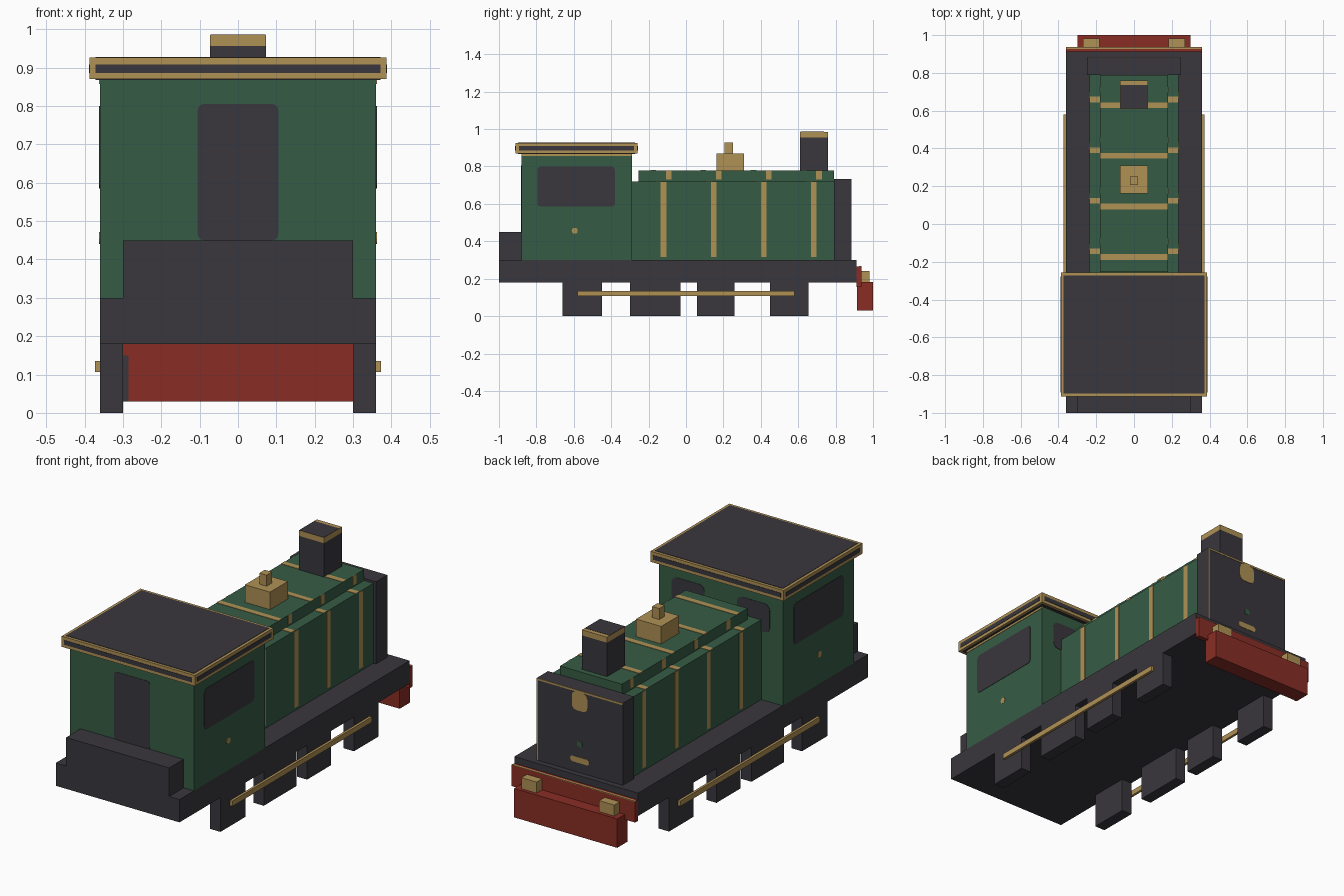
import bpy, bmesh, math

if "Cube" in bpy.data.objects:
    bpy.data.objects.remove(bpy.data.objects["Cube"])


def material(name, rgb):
    m = bpy.data.materials.new(name)
    m.diffuse_color = (*rgb, 1)
    m.use_nodes = True
    m.node_tree.nodes["Principled BSDF"].inputs["Base Color"].default_value = m.diffuse_color
    return m


GREEN = material("green paint", (0.036, 0.107, 0.058))
DARK = material("charcoal", (0.041, 0.038, 0.047))
GOLD = material("brass", (0.43, 0.283, 0.091))
RED = material("red paint", (0.25, 0.027, 0.018))


def finish(name, bm, mat):
    bmesh.ops.recalc_face_normals(bm, faces=bm.faces)
    me = bpy.data.meshes.new(name)
    bm.to_mesh(me)
    bm.free()
    me.materials.append(mat)
    ob = bpy.data.objects.new(name, me)
    bpy.context.collection.objects.link(ob)
    return ob


def box(name, mat, x, y, z):
    """Box from (min, max) ranges."""
    bm = bmesh.new()
    bmesh.ops.create_cube(bm, size=1)
    for v in bm.verts:
        for i, (a, b) in enumerate((x, y, z)):
            v.co[i] = (a + b) / 2 + v.co[i] * (b - a)
    return finish(name, bm, mat)


def plate(name, mat, axis, level, u, v, r=0.0):
    """Thin plate lying on the face axis=level, with corners rounded by r."""
    t = 0.002
    cu, cv = sum(u) / 2, sum(v) / 2
    hu, hv = (u[1] - u[0]) / 2, (v[1] - v[0]) / 2
    pts = []
    for k, (su, sv) in enumerate(((1, 1), (-1, 1), (-1, -1), (1, -1))):
        for j in range(4 if r else 1):
            a = math.pi / 2 * (k + j / 3)
            pts.append((cu + su * (hu - r) + r * math.cos(a),
                        cv + sv * (hv - r) + r * math.sin(a))
                       if r else (cu + su * hu, cv + sv * hv))
    bm = bmesh.new()
    rings = []
    for d in (-t, t):
        ring = []
        for p in pts:
            co = list(p)
            co.insert("xyz".index(axis), level + d)
            ring.append(bm.verts.new(co))
        rings.append(ring)
        bm.faces.new(ring)
    n = len(pts)
    for i in range(n):
        k = (i + 1) % n
        bm.faces.new((rings[0][i], rings[0][k], rings[1][k], rings[1][i]))
    return finish(name, bm, mat)


def sides(a, b):
    """Left and right copies of an x range."""
    return (("left", (-b, -a)), ("right", (a, b)))


# Chassis and bunker
box("footplate", DARK, (-.36, .36), (-1, .912), (.18, .30))
box("coal_bunker", DARK, (-.30, .30), (-1, -.88), (.30, .45))

# Wheel blocks and coupling rods
for s, x in sides(.30, .36):
    for i, y in enumerate(((-.66, -.45), (-.30, -.03), (.06, .26), (.45, .655))):
        box(f"wheel_{s}_{i}", DARK, x, y, (0, .18))
for s, x in sides(.36, .373):
    box(f"coupling_rod_{s}", GOLD, x, (-.58, .58), (.107, .135))

# Cab
box("cab", GREEN, (-.36, .36), (-.88, -.29), (.30, .87))
plate("cab_door", DARK, "y", -.88, (-.105, .105), (.45, .805), .015)
for s, sg in (("left", -1), ("right", 1)):
    plate(f"cab_window_{s}", DARK, "x", sg * .36, (-.795, -.38), (.585, .80), .02)
    plate(f"cab_handle_{s}", GOLD, "x", sg * .36, (-.611, -.579), (.44, .472), .015)
    plate(f"cab_trim_{s}", GOLD, "x", sg * .36, (-.88, -.29), (.857, .87))
for s, x in sides(.095, .285):
    plate(f"cab_lookout_{s}", DARK, "y", -.29, x, (.66, .81), .03)

# Roof: brass rim with dark panels on top, bottom and edges
box("roof", GOLD, (-.387, .387), (-.912, -.258), (.87, .926))
plate("roof_top", DARK, "z", .926, (-.372, .372), (-.897, -.273))
plate("roof_underside", DARK, "z", .87, (-.372, .372), (-.897, -.273))
for y in (-.912, -.258):
    plate("roof_end_stripe", DARK, "y", y, (-.372, .372), (.886, .909))
for x in (-.387, .387):
    plate("roof_side_stripe", DARK, "x", x, (-.892, -.278), (.886, .909))

# Boiler with its raised upper casing
box("boiler", GREEN, (-.235, .235), (-.29, .79), (.30, .72))
box("boiler_top", GREEN, (-.18, .18), (-.255, .79), (.72, .778))

# Brass boiler bands, stepping along with each casing face
for i in range(4):
    y = -.12 + i * .268

    def span(offset):
        return (y + offset - .015, y + offset + .015)
    plate(f"band_top_{i}", GOLD, "z", .778, (-.18, .18), span(-.055))
    for s, sg in (("left", -1), ("right", 1)):
        plate(f"band_side_{s}_{i}", GOLD, "x", sg * .235, span(0), (.315, .718))
        plate(f"band_upper_{s}_{i}", GOLD, "x", sg * .18, span(.027), (.73, .778))
    for s, x in sides(.18, .235):
        plate(f"band_shoulder_{s}_{i}", GOLD, "z", .72, x, span(-.025))

# Smokebox with brass edging, hinge and fittings
box("smokebox", DARK, (-.25, .25), (.79, .882), (.30, .732))
plate("smokebox_edge_top", GOLD, "y", .882, (-.25, .25), (.722, .732))
plate("smokebox_edge_side", GOLD, "y", .882, (.243, .25), (.30, .722))
plate("smokebox_hinge", GOLD, "y", .882, (-.045, .045), (.625, .722), .025)
plate("smokebox_knob", GREEN, "y", .882, (-.015, .015), (.435, .465), .01)
plate("smokebox_handle", GOLD, "y", .882, (-.055, .055), (.35, .38), .014)

# Chimney and dome
box("chimney", DARK, (-.073, .073), (.61, .76), (.75, .956))
box("chimney_cap", GOLD, (-.073, .073), (.61, .76), (.956, .985))
plate("chimney_mouth", DARK, "z", .984, (-.072, .072), (.611, .737))
box("dome", GOLD, (-.073, .073), (.162, .31), (.77, .87))
box("dome_valve", GOLD, (-.021, .021), (.207, .252), (.87, .928))

# Buffer beam, lower guard and buffers
box("buffer_beam", RED, (-.36, .36), (.912, .937), (.155, .265))
plate("beam_edge", GOLD, "z", .265, (-.36, .36), (.926, .937))
box("lower_guard", RED, (-.30, .30), (.915, 1.0), (.03, .182))
plate("guard_edge", DARK, "y", .915, (-.30, -.285), (.03, .15))
for s, x in sides(.182, .27):
    box(f"buffer_{s}", GOLD, x, (.93, .982), (.18, .24))
